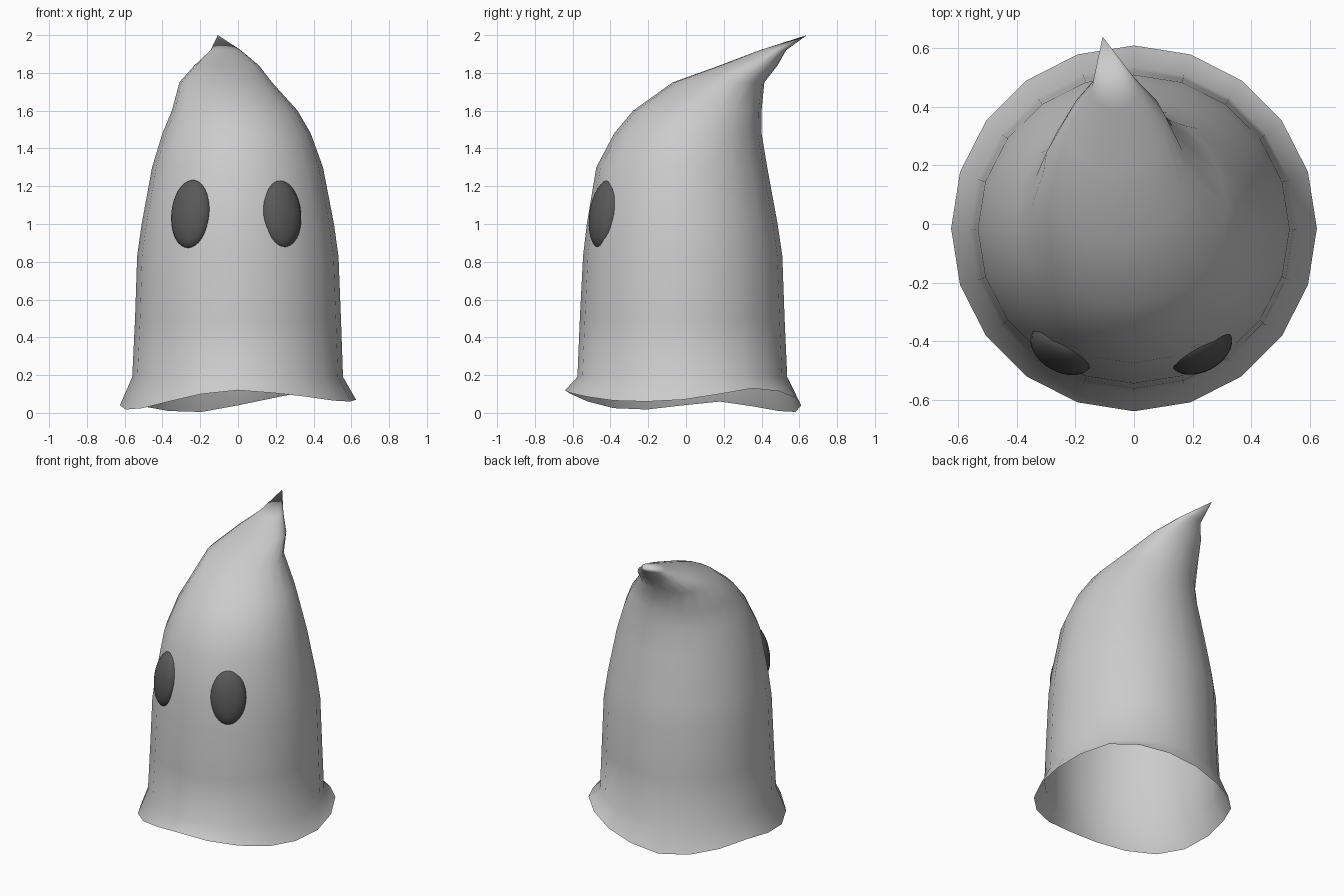
import bpy, bmesh
from math import sin, cos, pi, radians
from mathutils import Matrix, Vector

if "Cube" in bpy.data.objects:
    bpy.data.objects.remove(bpy.data.objects["Cube"])

SIDES = 20
# wavy hem heights, one per side, counter-clockwise from +x
HEM = [.07, .10, .13, .115, .08, .04, .005, .01, .035, .06,
       .04, .018, .025, .06, .10, .12, .105, .085, .065, .06]
# cloth rings: z, x min, x max, y min, y max
RINGS = [
    (0.19, -.56, .556, -.575, .536),
    (0.50, -.545, .545, -.562, .522),
    (0.83, -.534, .532, -.545, .51),
    (1.00, -.51, .508, -.525, .485),
    (1.30, -.455, .45, -.475, .43),
    (1.48, -.40, .385, -.38, .40),
    (1.60, -.35, .315, -.28, .40),
    (1.75, -.31, .18, -.07, .415),
    (1.84, -.23, .11, .18, .485),
    (1.92, -.145, .015, .39, .53),
]
TIP = (-.107, .64, 2.0)


def finish(bm, name):
    mesh = bpy.data.meshes.new(name)
    bmesh.ops.recalc_face_normals(bm, faces=bm.faces)
    for f in bm.faces:
        f.smooth = True
    bm.to_mesh(mesh)
    bm.free()
    ob = bpy.data.objects.new(name, mesh)
    bpy.context.collection.objects.link(ob)
    return ob


# sheet body: open at the bottom, drawn back into a point
bm = bmesh.new()


def ring(x0, x1, y0, y1, heights):
    cx, cy, rx, ry = (x0 + x1) / 2, (y0 + y1) / 2, (x1 - x0) / 2, (y1 - y0) / 2
    return [bm.verts.new((cx + rx * cos(2 * pi * i / SIDES),
                          cy + ry * sin(2 * pi * i / SIDES), heights[i]))
            for i in range(SIDES)]


loops = [ring(-.625, .625, -.64, .61, HEM)]
loops += [ring(*r[1:], [r[0]] * SIDES) for r in RINGS]
for a, b in zip(loops, loops[1:]):
    for i in range(SIDES):
        j = (i + 1) % SIDES
        bm.faces.new((a[i], a[j], b[j], b[i]))
tip = bm.verts.new(TIP)
for i in range(SIDES):
    bm.faces.new((loops[-1][i], loops[-1][(i + 1) % SIDES], tip))
finish(bm, "sheet_body")


# eyes: flattened ovals lying on the sloping sheet
def eye(name, x, turn):
    bm = bmesh.new()
    bmesh.ops.create_uvsphere(bm, u_segments=32, v_segments=16, radius=1)
    m = (Matrix.Translation(Vector((x, -.43, 1.052)))
         @ Matrix.Rotation(radians(turn), 4, 'Z')
         @ Matrix.Rotation(radians(-9), 4, 'X')
         @ Matrix.Diagonal((.115, .07, .184, 1)))
    bm.transform(m)
    ob = finish(bm, name)
    mat = bpy.data.materials.get("dark") or bpy.data.materials.new("dark")
    mat.diffuse_color = (.1, .1, .1, 1)
    mat.use_nodes = True
    mat.node_tree.nodes["Principled BSDF"].inputs["Base Color"].default_value = mat.diffuse_color
    ob.data.materials.append(mat)


eye("left_eye", -.248, -30)
eye("right_eye", .228, 28)
